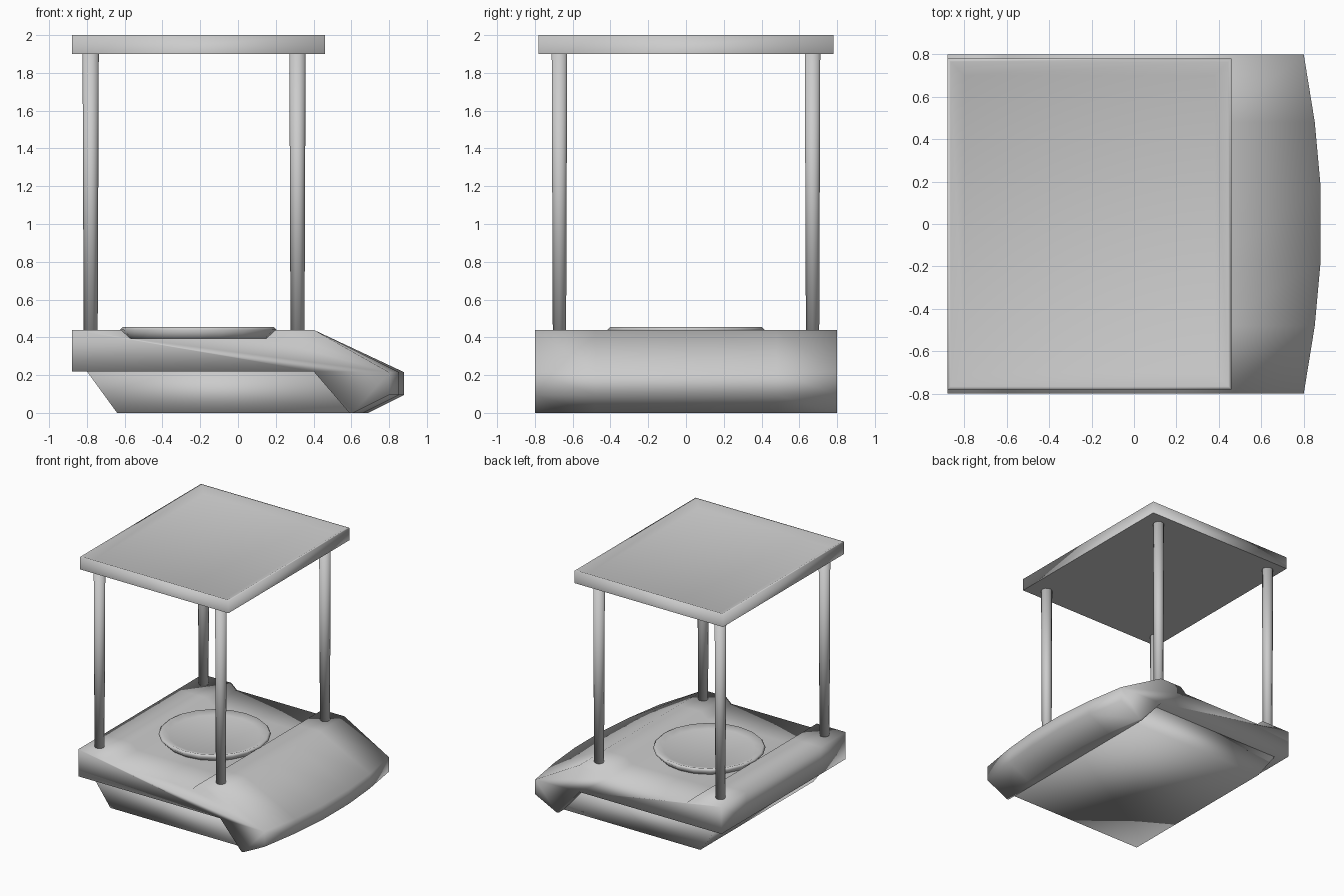
import bpy, bmesh, math

cube = bpy.data.objects.get("Cube")
if cube:
    bpy.data.objects.remove(cube, do_unlink=True)

grey = bpy.data.materials.new("plain_grey")
grey.use_nodes = True
COLOUR = (0.6, 0.6, 0.6, 1)
grey.diffuse_color = COLOUR
grey.node_tree.nodes["Principled BSDF"].inputs["Base Color"].default_value = COLOUR


def loft(name, rings, location=(0, 0, 0)):
    """Skin a list of equal-length rings, cap both ends and shade smooth."""
    bm = bmesh.new()
    loops = [[bm.verts.new(p) for p in ring] for ring in rings]
    for a, b in zip(loops, loops[1:]):
        for i in range(len(a)):
            j = (i + 1) % len(a)
            bm.faces.new((a[i], a[j], b[j], b[i]))
    bm.faces.new(loops[0])
    bm.faces.new(loops[-1])
    bmesh.ops.recalc_face_normals(bm, faces=bm.faces)
    for face in bm.faces:
        face.smooth = True
    mesh = bpy.data.meshes.new(name)
    bm.to_mesh(mesh)
    bm.free()
    mesh.materials.append(grey)
    obj = bpy.data.objects.new(name, mesh)
    obj.location = location
    bpy.context.collection.objects.link(obj)
    return obj


def circle(r, z, n):
    return [(r * math.cos(2 * math.pi * i / n), r * math.sin(2 * math.pi * i / n), z)
            for i in range(n)]


def rectangle(hx, hy, z):
    return [(-hx, -hy, z), (hx, -hy, z), (hx, hy, z), (-hx, hy, z)]


# Upper hull: side profile swept across the width, with a bowed nose
def hull_section(y, bow):
    nose = 0.80 + 0.08 * bow
    profile = [(-0.88, 0.22), (-0.88, 0.44), (-0.62, 0.44), (-0.57, 0.395),
               (0.15, 0.395), (0.20, 0.44), (0.40, 0.44), (nose, 0.215),
               (nose, 0.095), (0.61 + 0.08 * bow, 0), (0.59, 0), (0.40, 0.22)]
    return [(x, y, z) for x, z in profile]


stations = [(-0.8, 0), (-0.48, 0.65), (-0.17, 1), (0.17, 1), (0.48, 0.65), (0.8, 0)]
loft("upper_hull", [hull_section(y, bow) for y, bow in stations])

# Lower hull: narrower block with a raked stern
keel = [(-0.80, 0.22), (-0.64, 0), (0.59, 0), (0.40, 0.22)]
loft("lower_hull", [[(x, y, z) for x, z in keel] for y in (-0.73, 0.73)])

# Round shallow dish in the deck channel
dish = [(0.36, 0.38), (0.415, 0.44), (0.40, 0.455), (0.34, 0.435)]
loft("deck_dish", [circle(r, z, 20) for r, z in dish], (-0.21, 0, 0))

# Four posts
for end, x in (("rear", -0.78), ("front", 0.315)):
    for side, y in (("right", -0.67), ("left", 0.67)):
        post = loft(f"{end}_{side}_post", [circle(0.037, 0.40, 10), circle(0.043, 1.91, 10)],
                    (x, y, 0))

# Canopy: flat tray with a raised rim
tray = [(0.67, 0.78, 1.90), (0.67, 0.78, 2.0), (0.655, 0.765, 2.0), (0.59, 0.70, 1.97)]
canopy = loft("canopy", [rectangle(*r) for r in tray], (-0.21, 0, 0))
for face in canopy.data.polygons:
    if face.normal.z < -0.9:
        face.use_smooth = False
